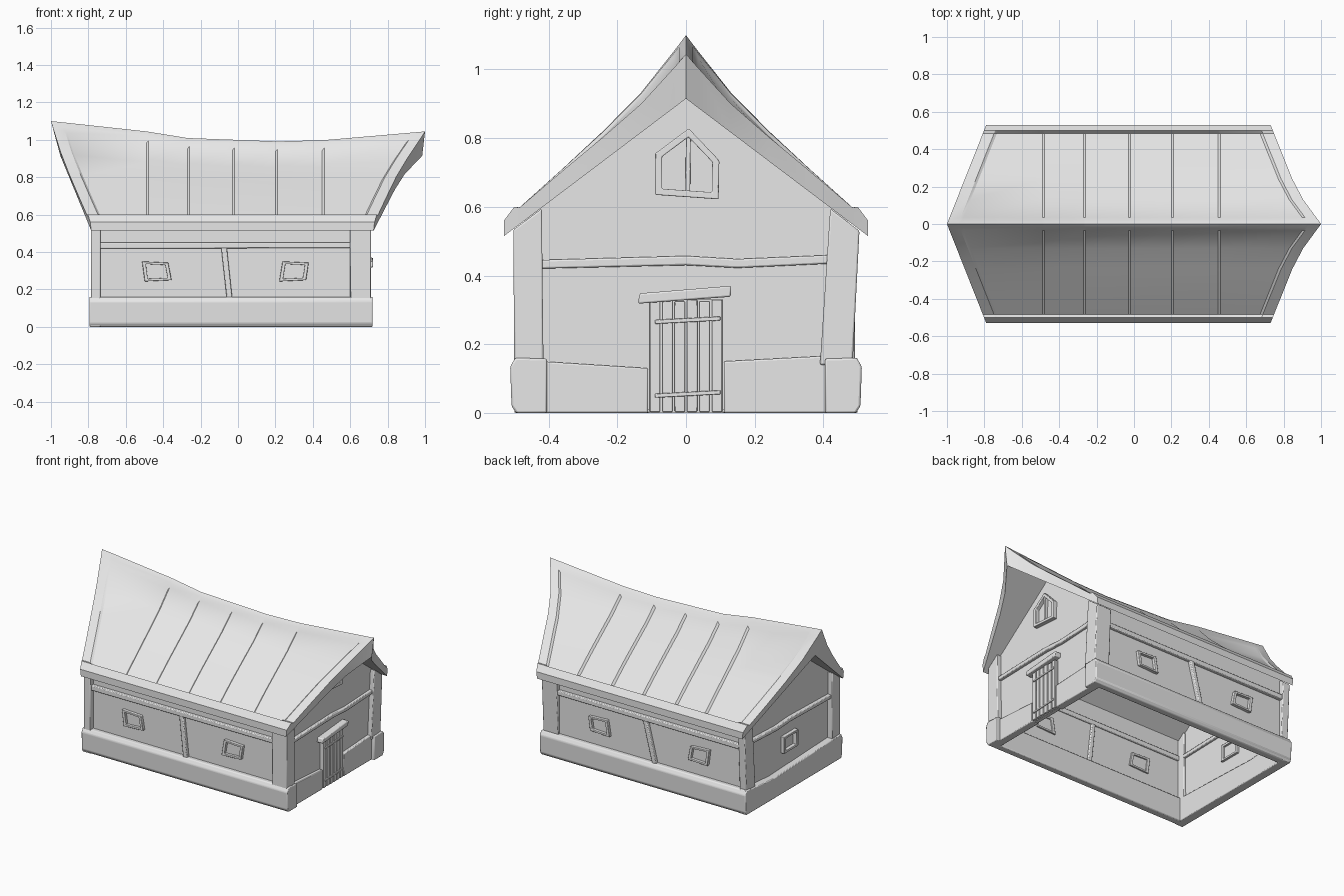
import bpy, bmesh
from mathutils import Vector

cube = bpy.data.objects.get("Cube")
if cube:
    bpy.data.objects.remove(cube, do_unlink=True)

grey = bpy.data.materials.new("plain grey")
grey.use_nodes = True
grey.diffuse_color = (0.8, 0.8, 0.8, 1)
grey.node_tree.nodes["Principled BSDF"].inputs["Base Color"].default_value = (0.8, 0.8, 0.8, 1)
parts = []


def finish(name, bm, bevel=0.0):
    bmesh.ops.recalc_face_normals(bm, faces=bm.faces)
    me = bpy.data.meshes.new(name)
    bm.to_mesh(me)
    bm.free()
    ob = bpy.data.objects.new(name, me)
    bpy.context.collection.objects.link(ob)
    me.materials.append(grey)
    if bevel:
        mod = ob.modifiers.new("soft edges", 'BEVEL')
        mod.width, mod.segments = bevel, 2
    parts.append(ob)
    return ob


def place(axis, p, d):
    return Vector((d, p[0], p[1])) if axis == 'x' else Vector((p[0], d, p[1]))


def prism(name, axis, pts, a, b, bevel=0.005):
    """Outline in (y,z) or (x,z), extruded along the axis from a to b."""
    bm = bmesh.new()
    lo, hi = [[bm.verts.new(place(axis, p, d)) for p in pts] for d in (a, b)]
    n = len(pts)
    bm.faces.new(lo)
    bm.faces.new(hi)
    for i in range(n):
        j = (i + 1) % n
        bm.faces.new((lo[i], lo[j], hi[j], hi[i]))
    return finish(name, bm, bevel)


def frame(name, axis, pts, a, b, k=0.74):
    """Ring-shaped frame: the outline with a scaled copy cut from its middle."""
    n = len(pts)
    cx, cz = sum(p[0] for p in pts) / n, sum(p[1] for p in pts) / n
    hole = [(cx + (p[0] - cx) * k, cz + (p[1] - cz) * k) for p in pts]
    bm = bmesh.new()
    loops = [[bm.verts.new(place(axis, p, d)) for p in ring]
             for ring, d in ((pts, a), (pts, b), (hole, b), (hole, a))]
    for r in range(4):
        p, q = loops[r], loops[(r + 1) % 4]
        for i in range(n):
            j = (i + 1) % n
            bm.faces.new((p[i], p[j], q[j], q[i]))
    return finish(name, bm, 0.003)


def box(c, w, z0, z1):
    return [(c - w / 2, z0), (c + w / 2, z0), (c + w / 2, z1), (c - w / 2, z1)]


def lerp(table, t):
    for (a, u), (b, v) in zip(table, table[1:]):
        if t <= b:
            return u + (v - u) * (t - a) / (b - a)
    return table[-1][1]


# Roof: sagging ridge, flared gable ends, sunken field of lapped boards
RIDGE = [(-1, 1.1), (-.52, 1.05), (-.28, 1.01), (.25, .99), (.5, 1.0), (1, 1.045)]
SLOPE = [(0, 1.0), (.13, .88), (.35, .71), (.53, .56)]
LEFT = [(0, -1), (.53, -.79)]
RIGHT = [(0, 1), (.17, .875), (.53, .73)]
LEFT_LOW = [(0, -.95), (.53, -.785)]
RIGHT_LOW = [(0, .985), (.16, .87), (.53, .725)]
BOARDS = [-.49, -.27, -.03, .2, .45]
ROWS = [(0, 0), (.02, 0), (.035, 1), (.13, 1), (.24, 1), (.36, 1), (.485, 1), (.5, 0), (.53, 0)]
EAVE = .53


def under(y):
    return .915 - .755 * abs(y)


def stations(l, r):
    out = [(l, 0), (l + .06, 0), (l + .075, .012)]
    for x in BOARDS:
        out += [(x, .024), (x + .012, .008)]
    return out + [(r - .075, .014), (r - .06, 0), (r, 0)]


bm = bmesh.new()
rows = [(-y, f) for y, f in reversed(ROWS[1:])] + ROWS
top, low = [], []
for y, f in rows:
    d = abs(y)
    line = []
    for x, drop in stations(lerp(LEFT, d), lerp(RIGHT, d)):
        z = lerp(SLOPE, d) + (lerp(RIDGE, x) - 1) * (1 - d / EAVE) ** 2
        lip = .015 if .49 < d < .52 else 0
        line.append(bm.verts.new((x, y, z - drop * f + lip)))
    top.append(line)
    low.append([bm.verts.new((x, y, under(y)))
                for x, _ in stations(lerp(LEFT_LOW, d), lerp(RIGHT_LOW, d))])
m, n = len(rows), len(top[0])
for g in (top, low):
    for i in range(m - 1):
        for j in range(n - 1):
            bm.faces.new((g[i][j], g[i][j + 1], g[i + 1][j + 1], g[i + 1][j]))
for j in range(n - 1):
    for i in (0, m - 1):
        bm.faces.new((top[i][j], top[i][j + 1], low[i][j + 1], low[i][j]))
for i in range(m - 1):
    for j in (0, n - 1):
        bm.faces.new((top[i][j], top[i + 1][j], low[i + 1][j], low[i][j]))
finish("roof", bm)

# Walls: an open shell with gables
X0, X1, Y = -.75, .68, .47
bm = bmesh.new()
outline = [(-Y, .01), (-Y, under(Y)), (0, under(0)), (Y, under(Y)), (Y, .01)]
ends = [[bm.verts.new((x, y, z)) for y, z in outline] for x in (X0, X1)]
for e in ends:
    bm.faces.new(e)
for i in (0, 3):
    bm.faces.new((ends[0][i], ends[0][i + 1], ends[1][i + 1], ends[1][i]))
finish("walls", bm)

# Corner posts
for side, a, b in (("left", .6, .71), ("right", -.785, -.735)):
    prism(side + "_front_post", 'x', [(-.5, .14), (-.415, .14), (-.42, .595), (-.503, .533)], a, b)
    prism(side + "_back_post", 'x', [(.39, .14), (.485, .14), (.505, .53), (.42, .595)], a, b)

# Base course
for name, s in (("front", -1), ("back", 1)):
    prism(name + "_base", 'x', [(s * y, z) for y, z in (
        (.45, 0), (.495, 0), (.508, .02), (.512, .135), (.497, .16), (.45, .16))], -.795, .72, .006)
    prism("left_base_corner_" + name, 'x', box(s * .45, .09, 0, .158), .66, .72)
prism("left_base_front_half", 'x', [(-.46, 0), (-.11, 0), (-.11, .13), (-.42, .15), (-.46, .15)], .65, .7)
prism("left_base_back_half", 'x', [(.11, 0), (.46, 0), (.46, .167), (.39, .165), (.11, .15)], .65, .7)
prism("right_base", 'x', [(-.5, 0), (.5, 0), (.5, .16), (.2, .135), (-.2, .15), (-.5, .16)], -.795, -.735)

# Timber beams on all four walls
RAIL = [(-.43, .42), (0, .43), (.15, .422), (.43, .435), (.43, .46), (.15, .448), (0, .457), (-.43, .445)]
prism("left_rail", 'x', RAIL, .66, .7)
prism("right_rail", 'x', RAIL, -.775, -.735)
for name, s, t, b in (("front", -1, -.075, -.045), ("back", 1, -.04, -.11)):
    wall, face = s * .46, s * .492
    prism(name + "_rail", 'y', [(-.75, .418), (.61, .422), (.61, .452), (-.75, .452)], wall, face)
    prism(name + "_middle_post", 'y',
          [(b - .015, .15), (b + .015, .15), (t + .015, .425), (t - .015, .425)], wall, face)
    # Long-side windows
    for x, skew in ((-.435, .008), (.3, -.008)):
        pts = [(x - .072 + skew, .243), (x + .072 + skew, .25), (x + .07 - skew, .343), (x - .07 - skew, .35)]
        frame(name + "_window", 'y', pts, s * .46, s * .49)

# End windows
frame("right_window", 'x', box(0, .15, .24, .35), -.735, -.775)
GABLE = [(-.09, .635), (.095, .622), (.097, .735), (.008, .828), (-.09, .755)]
frame("gable_window", 'x', GABLE, .67, .705, .78)
prism("gable_window_bar", 'x', [(-.002, .635), (.012, .635), (.014, .805), (0, .805)], .67, .698, .002)

# Plank door with straps and a crooked lintel
prism("door_back", 'x', box(0, .215, 0, .33), .66, .685, 0)
COUNT = 6
for i in range(COUNT):
    y = -.108 + .216 * (i + .5) / COUNT
    prism("door_plank", 'x', box(y, .03, .003, .325 + .004 * (i % 2)), .68, .702, .003)
for z in (.05, .265):
    prism("door_strap", 'x', [(-.09, z - .006), (.1, z + .004), (.1, z + .016), (-.09, z + .006)], .69, .708, .002)
prism("door_lintel", 'x', [(-.14, .318), (.13, .338), (.132, .37), (-.135, .348)], .66, .722)

# Smooth soft edges, keep sharp ones
bpy.ops.object.select_all(action='DESELECT')
for ob in parts:
    ob.select_set(True)
bpy.context.view_layer.objects.active = parts[0]
bpy.ops.object.shade_smooth_by_angle()
